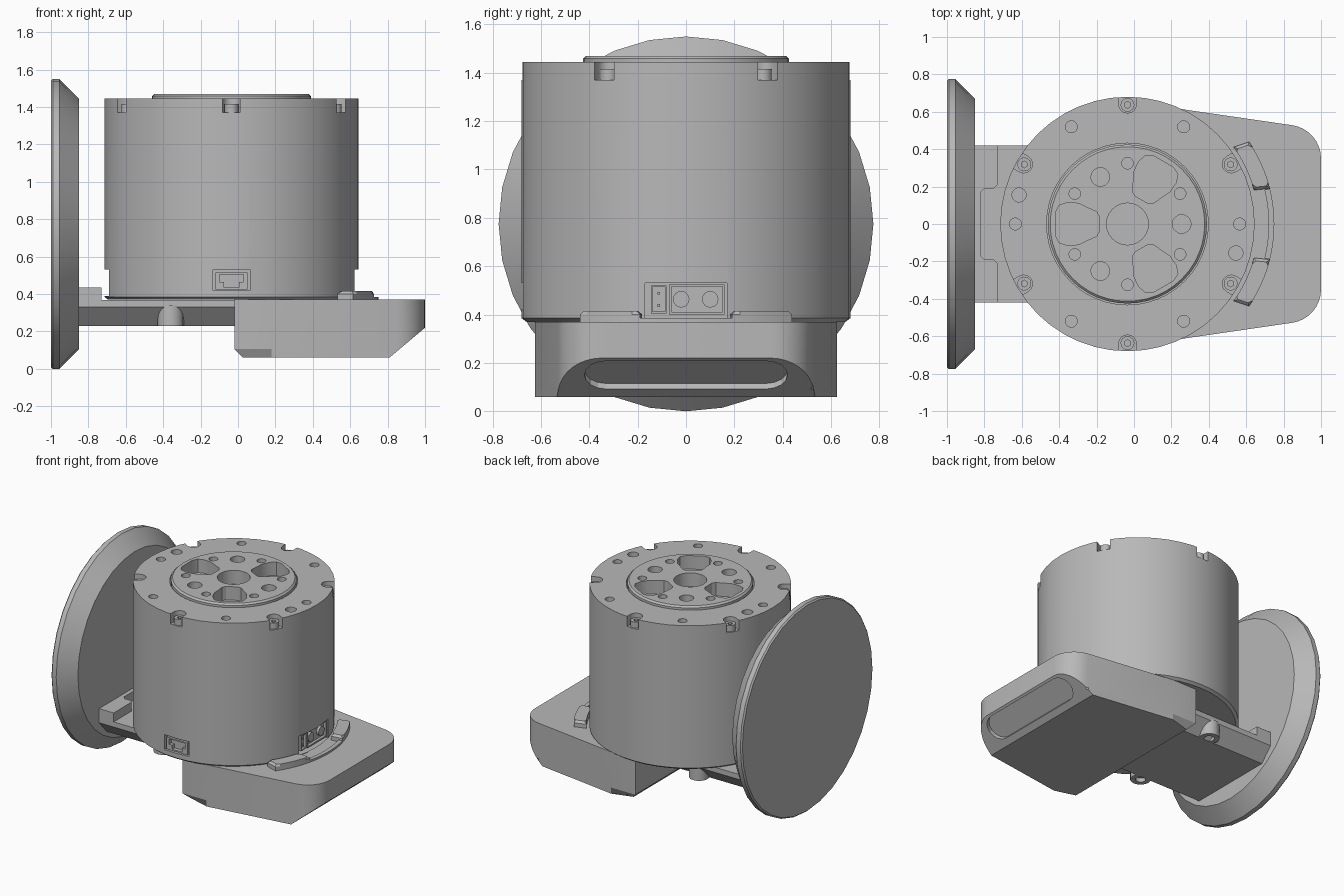
import bpy, bmesh
from math import pi, cos, sin, radians
from mathutils import Matrix, Vector

if "Cube" in bpy.data.objects:
    bpy.data.objects.remove(bpy.data.objects["Cube"])

grey = bpy.data.materials.new("plain grey")
grey.use_nodes = True
grey.diffuse_color = (0.48, 0.48, 0.48, 1)
grey.node_tree.nodes["Principled BSDF"].inputs["Base Color"].default_value = grey.diffuse_color

CX = -0.035  # axis of the round housing


def frame(u, v, origin=(0, 0, 0)):
    """Matrix whose x and y axes are u and v."""
    u, v = Vector(u).normalized(), Vector(v).normalized()
    m = Matrix((u, v, u.cross(v))).transposed().to_4x4()
    m.translation = Vector(origin)
    return m


UP = Matrix.Identity(4)
ALONG_X = frame((0, 1, 0), (0, 0, 1))
ALONG_Y = frame((1, 0, 0), (0, 0, 1))  # heights run towards -y


def circle(x, y, r, n=16):
    return [(x + r * cos(2 * pi * i / n), y + r * sin(2 * pi * i / n)) for i in range(n)]


def rect(x0, x1, y0, y1):
    return [(x0, y0), (x1, y0), (x1, y1), (x0, y1)]


def arc(x, y, r, a0, a1, n=8):
    angles = [radians(a0 + (a1 - a0) * i / n) for i in range(n + 1)]
    return [(x + r * cos(a), y + r * sin(a)) for a in angles]


def turned(points, angle):
    """Turn points about the housing axis."""
    c, s = cos(radians(angle)), sin(radians(angle))
    return [(CX + c * x - s * y, s * x + c * y) for x, y in points]


def prism(bm, points, h0, h1, m=UP):
    low = [bm.verts.new(m @ Vector((x, y, h0))) for x, y in points]
    high = [bm.verts.new(m @ Vector((x, y, h1))) for x, y in points]
    n = len(points)
    bm.faces.new(low[::-1])
    bm.faces.new(high)
    for i in range(n):
        j = (i + 1) % n
        bm.faces.new((low[i], low[j], high[j], high[i]))


def lathe(bm, profile, n, m):
    """Revolve (radius, height) points, closed by end caps."""
    rings = [[bm.verts.new(m @ Vector((x, y, h))) for x, y in circle(0, 0, r, n)] for r, h in profile]
    for a, b in zip(rings, rings[1:]):
        for i in range(n):
            j = (i + 1) % n
            bm.faces.new((a[i], a[j], b[j], b[i]))
    bm.faces.new(rings[0][::-1])
    bm.faces.new(rings[-1])


def to_object(name, bm):
    bmesh.ops.recalc_face_normals(bm, faces=bm.faces[:])
    mesh = bpy.data.meshes.new(name)
    bm.to_mesh(mesh)
    bm.free()
    mesh.materials.append(grey)
    ob = bpy.data.objects.new(name, mesh)
    bpy.context.collection.objects.link(ob)
    return ob


def finish(name, bm, cuts=None):
    """Make the part, subtract its cuts and smooth its round faces."""
    ob = to_object(name, bm)
    bpy.ops.object.select_all(action='DESELECT')
    ob.select_set(True)
    bpy.context.view_layer.objects.active = ob
    if cuts:
        cutter = to_object(name + "_cutter", cuts)
        cutter.hide_render = True
        mod = ob.modifiers.new("cuts", 'BOOLEAN')
        mod.operation, mod.solver, mod.object = 'DIFFERENCE', 'EXACT', cutter
        bpy.ops.object.modifier_apply(modifier=mod.name)
        bpy.data.objects.remove(cutter)
    bpy.ops.object.shade_smooth_by_angle(angle=radians(28))
    return ob


# Upright round disc at the left end
bm = bmesh.new()
lathe(bm, [(0.765, -1), (0.775, -0.99), (0.775, -0.955), (0.67, -0.85)], 32,
      frame((0, 1, 0), (0, 0, 1), (0, 0, 0.775)))
finish("end_disc", bm)

# Round housing with screw notches, holes and connector pockets
bm, cuts = bmesh.new(), bmesh.new()
lathe(bm, [(0.66, 0.37), (0.68, 0.385), (0.68, 1.445), (0.432, 1.445), (0.432, 1.35)], 48,
      Matrix.Translation((CX, 0, 0)))
notch = arc(0.64, 0, 0.047, 90, 270) + [(0.75, -0.047), (0.75, 0.047)]
for k in range(6):
    prism(cuts, turned(notch, 30 + 60 * k), 1.37, 1.6)
    prism(cuts, turned(circle(0.6, 0, 0.032), 60 * k), 1.38, 1.6)
for a in (165, -15):
    prism(cuts, turned(circle(0.6, 0, 0.038), a), 1.38, 1.6)
prism(cuts, rect(0.585, 0.8, -0.17, 0.17), 0.385, 0.53)
prism(cuts, rect(-0.85, -0.69, -0.18, 0.18), 0.39, 0.53)
prism(cuts, rect(-0.135, 0.065, -0.8, -0.63), 0.42, 0.53)
finish("housing", bm, cuts)

# Output flange with centre bore, three lobed openings and bolt holes
bm, cuts = bmesh.new(), bmesh.new()
lathe(bm, [(0.425, 1.35), (0.425, 1.458), (0.413, 1.47)], 48, Matrix.Translation((CX, 0, 0)))
prism(cuts, turned(circle(0, 0, 0.112, 24), 0), 1.37, 1.6)
half = [(0.15, 0.04), (0.165, 0.065), (0.21, 0.085), (0.26, 0.11),
        (0.32, 0.115), (0.365, 0.1), (0.385, 0.06)]
lobe = half + [(x, -y) for x, y in reversed(half)]
for k in range(3):
    prism(cuts, turned(lobe, 60 + 120 * k), 1.37, 1.6)
    prism(cuts, turned(circle(0.29, 0, 0.05), 120 * k), 1.4, 1.6)
for k in range(6):
    prism(cuts, turned(circle(0.325, 0, 0.031), 30 + 60 * k), 1.4, 1.6)
finish("output_flange", bm, cuts)

# Cap screws in the notches
bm, cuts = bmesh.new(), bmesh.new()
for k in range(6):
    prism(bm, turned(circle(0.637, 0, 0.037), 30 + 60 * k), 1.365, 1.415)
    prism(cuts, turned(circle(0.637, 0, 0.018, 6), 30 + 60 * k), 1.39, 1.5)
finish("cap_screws", bm, cuts)

# Side power connector and small signal connector
bm, cuts = bmesh.new(), bmesh.new()
prism(bm, rect(-0.07, 0.16, 0.4, 0.525), 0.58, 0.62, ALONG_X)
prism(cuts, rect(-0.06, 0.15, 0.41, 0.515), 0.6, 0.7, ALONG_X)
prism(bm, rect(-0.145, -0.08, 0.405, 0.52), 0.58, 0.62, ALONG_X)
prism(cuts, rect(-0.138, -0.087, 0.412, 0.513), 0.6, 0.7, ALONG_X)
finish("side_connectors", bm, cuts)
bm = bmesh.new()
for y in (-0.02, 0.1):
    prism(bm, circle(y, 0.463, 0.034), 0.59, 0.618, ALONG_X)
for z in (0.437, 0.488):
    prism(bm, rect(-0.118, -0.107, z - 0.006, z + 0.006), 0.59, 0.615, ALONG_X)
finish("connector_pins", bm)

# Front socket
bm, cuts = bmesh.new(), bmesh.new()
prism(bm, rect(-0.12, 0.05, 0.425, 0.515), 0.62, 0.668, ALONG_Y)
slot = [(-0.1, 0.505), (-0.1, 0.465), (-0.075, 0.465), (-0.075, 0.435),
        (0.005, 0.435), (0.005, 0.465), (0.03, 0.465), (0.03, 0.505)]
prism(cuts, slot, 0.64, 0.7, ALONG_Y)
finish("front_socket", bm, cuts)

# Base: tapered block, chamfered below, with a sloping nose and grip recess
bm, cuts = bmesh.new(), bmesh.new()
side = arc(0.82, 0.35, 0.18, 0, 82) + [(0.18, 0.625), (-0.02, 0.625)]
prism(bm, side + [(x, -y) for x, y in reversed(side)], 0.06, 0.37)
bottom = [e for e in bm.edges if all(v.co.z < 0.07 for v in e.verts)]
bmesh.ops.bevel(bm, geom=bottom, offset=0.045, segments=1, affect='EDGES')
prism(cuts, [(0.62, -0.1), (1.19, -0.1), (1.19, 0.38)], -0.9, 0.9, ALONG_Y)
base = finish("base_block", bm, cuts)
cuts = bmesh.new()
stadium = arc(0.33, 0, 0.09, -90, 90) + arc(-0.33, 0, 0.09, 90, 270)
prism(cuts, stadium, -0.03, 0.06, frame((0, 1, 0), (0.19, 0, 0.16), (0.917, 0, 0.15)))
bm = bmesh.new()
bm.from_mesh(base.data)
bpy.data.objects.remove(base)
finish("base_block", bm, cuts)

# Curved collar on the base beside the connectors
bm = bmesh.new()
for s in (1, -1):
    outer, inner = arc(0, 0, 0.785, 14 * s, 34 * s), arc(0, 0, 0.7, 36 * s, 15 * s)
    prism(bm, turned(outer + inner, 0), 0.36, 0.415)
tops = [e for e in bm.edges if all(v.co.z > 0.41 for v in e.verts)]
bmesh.ops.bevel(bm, geom=tops, offset=0.015, segments=1, affect='EDGES')
prism(bm, turned(arc(0, 0, 0.785, -14, 14) + arc(0, 0, 0.755, 14, -14), 0), 0.36, 0.385)
finish("collar", bm)

# Arm with chamfered lower edges, joining the base to the disc
bm = bmesh.new()
prism(bm, [(-0.33, 0.23), (0.33, 0.23), (0.42, 0.33), (0.42, 0.368), (-0.42, 0.368), (-0.42, 0.33)],
      -0.86, 0.02, ALONG_X)
finish("arm", bm)

# Screw bosses under the arm
bm, cuts = bmesh.new(), bmesh.new()
for y in (-0.36, 0.36):
    prism(bm, circle(-0.36, y, 0.07), 0.23, 0.34)
    prism(cuts, circle(-0.36, y, 0.035), 0.1, 0.26)
finish("arm_bosses", bm, cuts)

# Raised bracket against the disc
bm = bmesh.new()
edge = [(-0.86, 0.42), (-0.73, 0.42), (-0.73, 0.21), (-0.75, 0.19), (-0.8, 0.19), (-0.82, 0.17)]
prism(bm, edge + [(x, -y) for x, y in reversed(edge)], 0.34, 0.435)
finish("end_bracket", bm)
